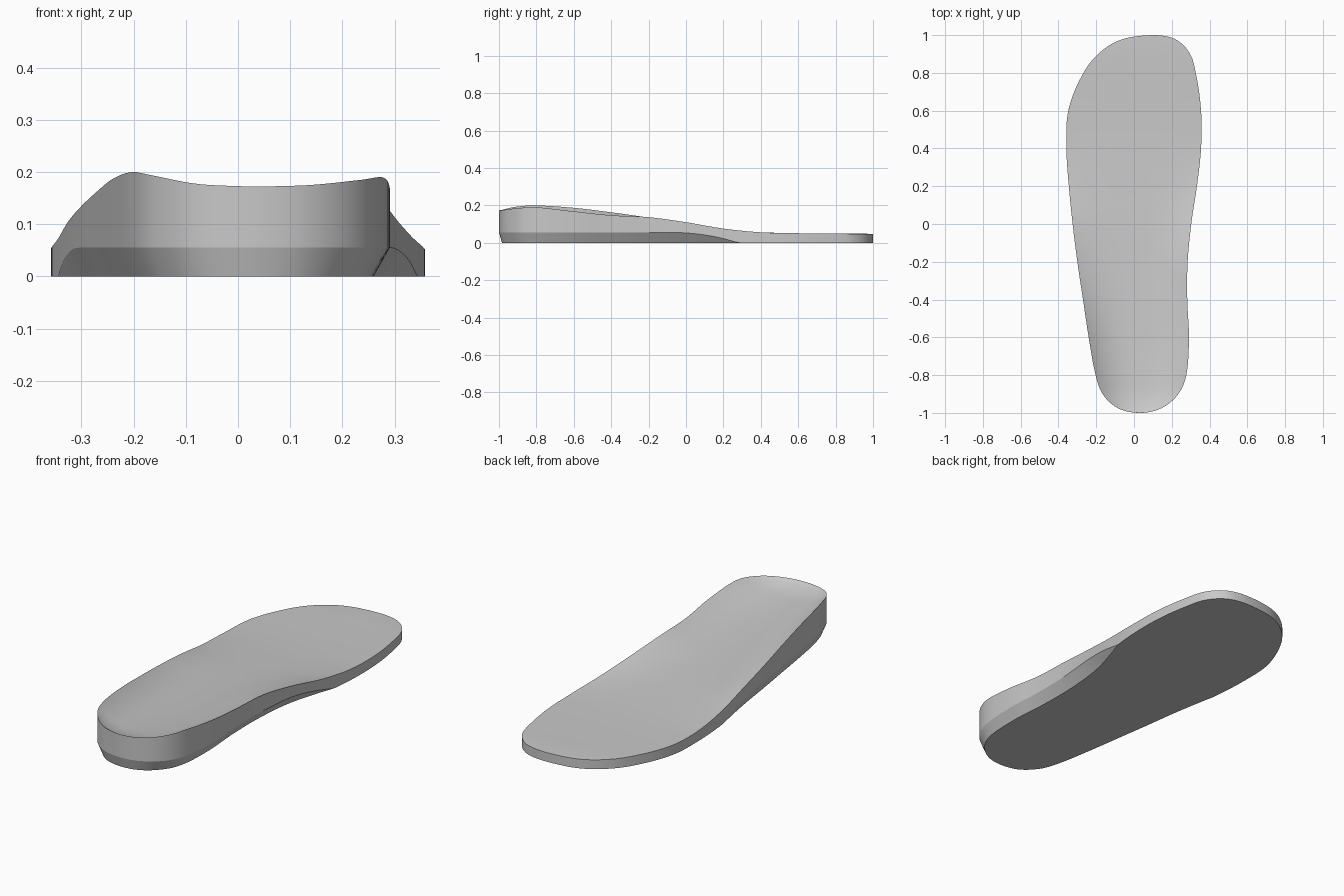
import bpy
import bmesh
import math

ROWS, COLUMNS = 96, 28

# Stations from heel to toe:
# length position, outer edge x, inner edge x, outer rim z, centre z, inner rim z
STATIONS = [
    (-1, .03, .03, .172, .172, .172),
    (-.98, -.075, .135, .177, .16, .175),
    (-.9, -.166, .235, .194, .139, .185),
    (-.8, -.203, .277, .2, .128, .19),
    (-.6, -.24, .291, .187, .112, .168),
    (-.4, -.27, .282, .163, .1, .147),
    (-.2, -.3, .284, .135, .089, .137),
    (0, -.325, .303, .106, .078, .11),
    (.2, -.345, .333, .072, .066, .076),
    (.4, -.358, .355, .054, .056, .056),
    (.6, -.348, .355, .05, .051, .051),
    (.8, -.268, .327, .049, .05, .049),
    (.9, -.19, .297, .048, .05, .048),
    (.98, -.055, .215, .047, .048, .047),
    (1, .11, .11, .047, .047, .047),
]
KEYS = [math.acos(-s[0]) for s in STATIONS]


def station_at(t):
    """Smooth cubic interpolation of the station values."""
    i = max(k for k in range(len(KEYS) - 1) if KEYS[k] <= t + 1e-9)

    def slope(k, c):
        a, b = max(k - 1, 0), min(k + 1, len(KEYS) - 1)
        return (STATIONS[b][c] - STATIONS[a][c]) / (KEYS[b] - KEYS[a])

    h = KEYS[i + 1] - KEYS[i]
    f = (t - KEYS[i]) / h
    values = []
    for c in range(1, 6):
        p, q = STATIONS[i][c], STATIONS[i + 1][c]
        values.append((2*f**3 - 3*f**2 + 1) * p + (3*f**2 - 2*f**3) * q
                      + (f**3 - 2*f**2 + f) * h * slope(i, c)
                      + (f**3 - f**2) * h * slope(i + 1, c))
    return values


def fade(y, end):
    """One at the heel, falling smoothly to zero where the undercut ends."""
    f = min(max((end - y) / .35, 0), 1)
    return f * (2 - f)


def build_row(bm, t):
    """One cross-section: top strip, two crease points and bottom strip."""
    y = -math.cos(t)
    left, right, z_left, z_mid, z_right = station_at(t)
    half = (right - left) / 2
    top, bottom = [], []
    cut_left = min(.022 * fade(y, .2), half * .12)
    cut_right = min((.042 + .018 * y) * fade(y, .28), half * .14)
    y_low = y + .016 * max(0, -y) ** 6
    for c in range(COLUMNS + 1):
        u = -math.cos(math.pi * c / COLUMNS)
        rim = z_left if u < 0 else z_right
        z = z_mid + (rim - z_mid) * abs(u) ** 2.6
        top.append(bm.verts.new((left + half * (u + 1), y, z)))
        low = left + cut_left
        width = right - cut_right - low
        bottom.append(bm.verts.new((low + width * (u + 1) / 2, y_low, 0)))
    crease_left = bm.verts.new((left, y, .055 * fade(y, .2)))
    crease_right = bm.verts.new((right, y, .055 * fade(y, .28)))
    # Closed loop round the section
    return top + [crease_right] + bottom[::-1] + [crease_left]


# Shoe insole body, lofted from heel to toe
bm = bmesh.new()
rows = [build_row(bm, math.pi * r / ROWS) for r in range(ROWS + 1)]
for a, b in zip(rows, rows[1:]):
    for i in range(len(a)):
        j = (i + 1) % len(a)
        bm.faces.new((a[i], a[j], b[j], b[i]))
bmesh.ops.remove_doubles(bm, verts=bm.verts, dist=.0003)
bmesh.ops.recalc_face_normals(bm, faces=bm.faces)

cube = bpy.data.objects.get("Cube")
if cube:
    bpy.data.objects.remove(cube, do_unlink=True)

mesh = bpy.data.meshes.new("insole")
bm.to_mesh(mesh)
bm.free()
insole = bpy.data.objects.new("insole", mesh)
bpy.context.collection.objects.link(insole)

# Plain grey foam
grey = bpy.data.materials.new("grey_foam")
grey.use_nodes = True
colour = (.58, .58, .58, 1)
grey.diffuse_color = colour
grey.node_tree.nodes["Principled BSDF"].inputs["Base Color"].default_value = colour
mesh.materials.append(grey)

# Smooth surfaces with a crisp rim and a crisp undercut line
bpy.ops.object.select_all(action="DESELECT")
insole.select_set(True)
bpy.context.view_layer.objects.active = insole
bpy.ops.object.shade_smooth_by_angle(angle=math.radians(14))
